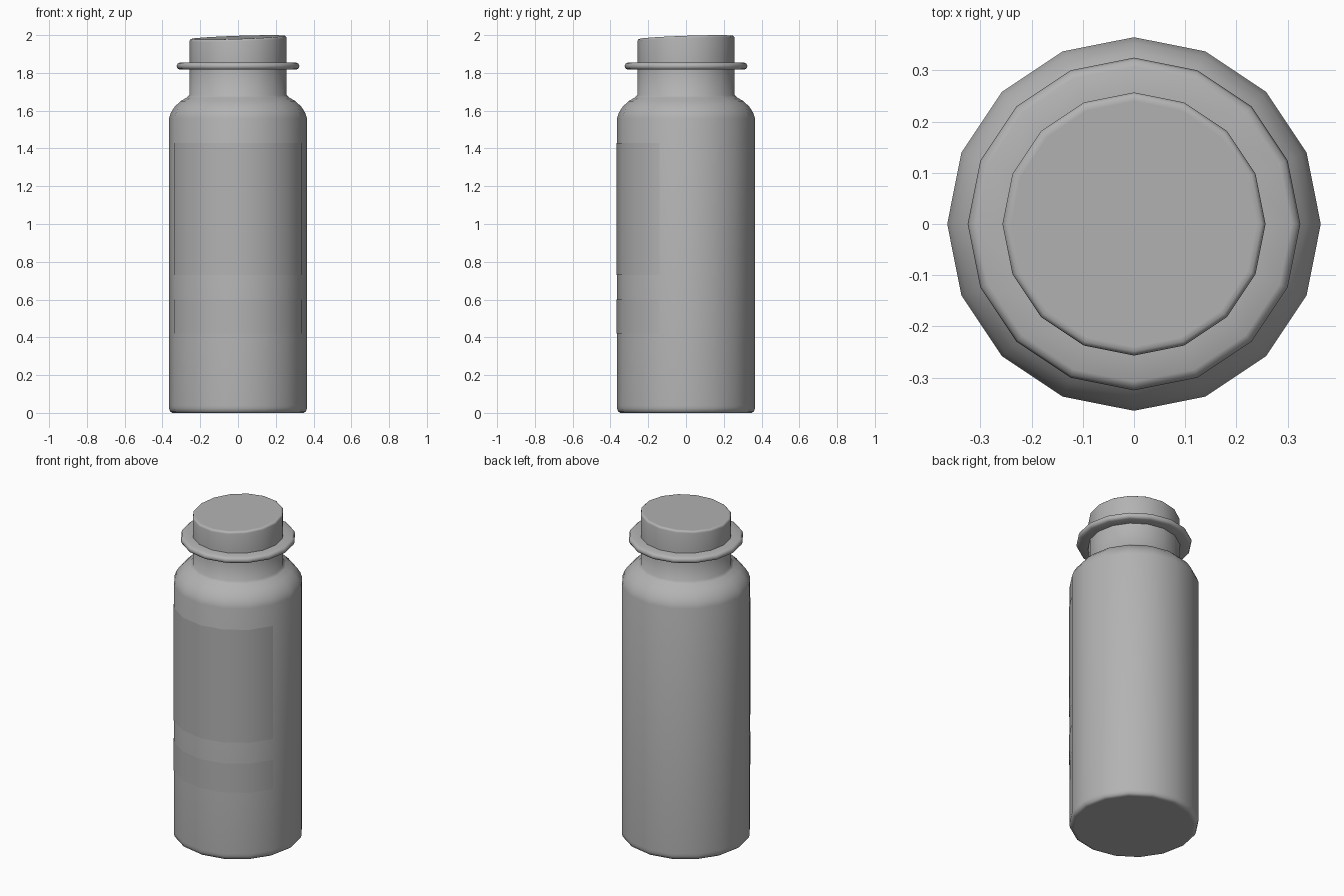
import bpy, bmesh, math
from math import radians

if "Cube" in bpy.data.objects:
    bpy.data.objects.remove(bpy.data.objects["Cube"])

SIDES = 16
GREY = bpy.data.materials.new("mid_grey")
GREY.diffuse_color = (0.45, 0.45, 0.45, 1)
GREY.use_nodes = True
GREY.node_tree.nodes["Principled BSDF"].inputs["Base Color"].default_value = GREY.diffuse_color


def finish(name, bm, angle=70):
    mesh = bpy.data.meshes.new(name)
    bm.to_mesh(mesh)
    bm.free()
    mesh.materials.append(GREY)
    ob = bpy.data.objects.new(name, mesh)
    bpy.context.collection.objects.link(ob)
    bpy.ops.object.select_all(action='DESELECT')
    ob.select_set(True)
    bpy.context.view_layer.objects.active = ob
    bpy.ops.object.shade_smooth_by_angle(angle=radians(angle))
    return ob


def lathe(name, profile, closed=False):
    """Turn (radius, z) points around z; open profiles get flat end caps."""
    bm = bmesh.new()
    rings = [[bm.verts.new((r * math.cos(2 * math.pi * i / SIDES),
                            r * math.sin(2 * math.pi * i / SIDES), z))
              for i in range(SIDES)] for r, z in profile]
    pairs = list(zip(rings, rings[1:]))
    if closed:
        pairs.append((rings[-1], rings[0]))
    else:
        bm.faces.new(rings[0][::-1])
        bm.faces.new(rings[-1])
    for a, b in pairs:
        for i in range(SIDES):
            j = (i + 1) % SIDES
            bm.faces.new((a[i], a[j], b[j], b[i]))
    bmesh.ops.recalc_face_normals(bm, faces=bm.faces)
    return finish(name, bm)


def label(name, half_steps, z0, z1, r=0.3675):
    """Thin sheet following the front facets, shaded like the body."""
    bm = bmesh.new()
    cols = []
    for k in range(-half_steps, half_steps + 1):
        a = -math.pi / 2 + 2 * math.pi * k / SIDES
        cols.append([bm.verts.new((r * math.cos(a), r * math.sin(a), z)) for z in (z0, z1)])
    for a, b in zip(cols, cols[1:]):
        bm.faces.new((a[0], b[0], b[1], a[1]))
    ob = finish(name, bm)
    ob.data.normals_split_custom_set_from_vertices(
        [(v.co.x / r, v.co.y / r, 0) for v in ob.data.vertices])
    return ob


# Bottle body with rounded foot, shoulder and neck
lathe("bottle_body", [(0.335, 0.0), (0.348, 0.0), (0.360, 0.008), (0.365, 0.025),
                      (0.365, 0.04), (0.365, 1.56),
                      (0.355, 1.59), (0.336, 1.62), (0.305, 1.65), (0.272, 1.669),
                      (0.258, 1.682), (0.258, 1.83)])

# Rounded collar ring under the cap
lathe("collar_ring", [(0.24, 1.817), (0.308, 1.817), (0.320, 1.823), (0.325, 1.836),
                      (0.320, 1.849), (0.308, 1.855), (0.24, 1.855)], closed=True)

# Cap with a softened rim and a slightly slanted top
cap = lathe("cap", [(0.257, 1.84), (0.257, 1.976), (0.255, 1.983), (0.249, 1.988), (0.24, 1.988)])
for v in cap.data.vertices:
    if v.co.z > 1.9:
        v.co.z += 0.034 * (v.co.x + v.co.y)

# Blank label sheets wrapped around the front
label("lower_label", 3, 0.42, 0.60)
label("upper_label", 3, 0.73, 1.43)
